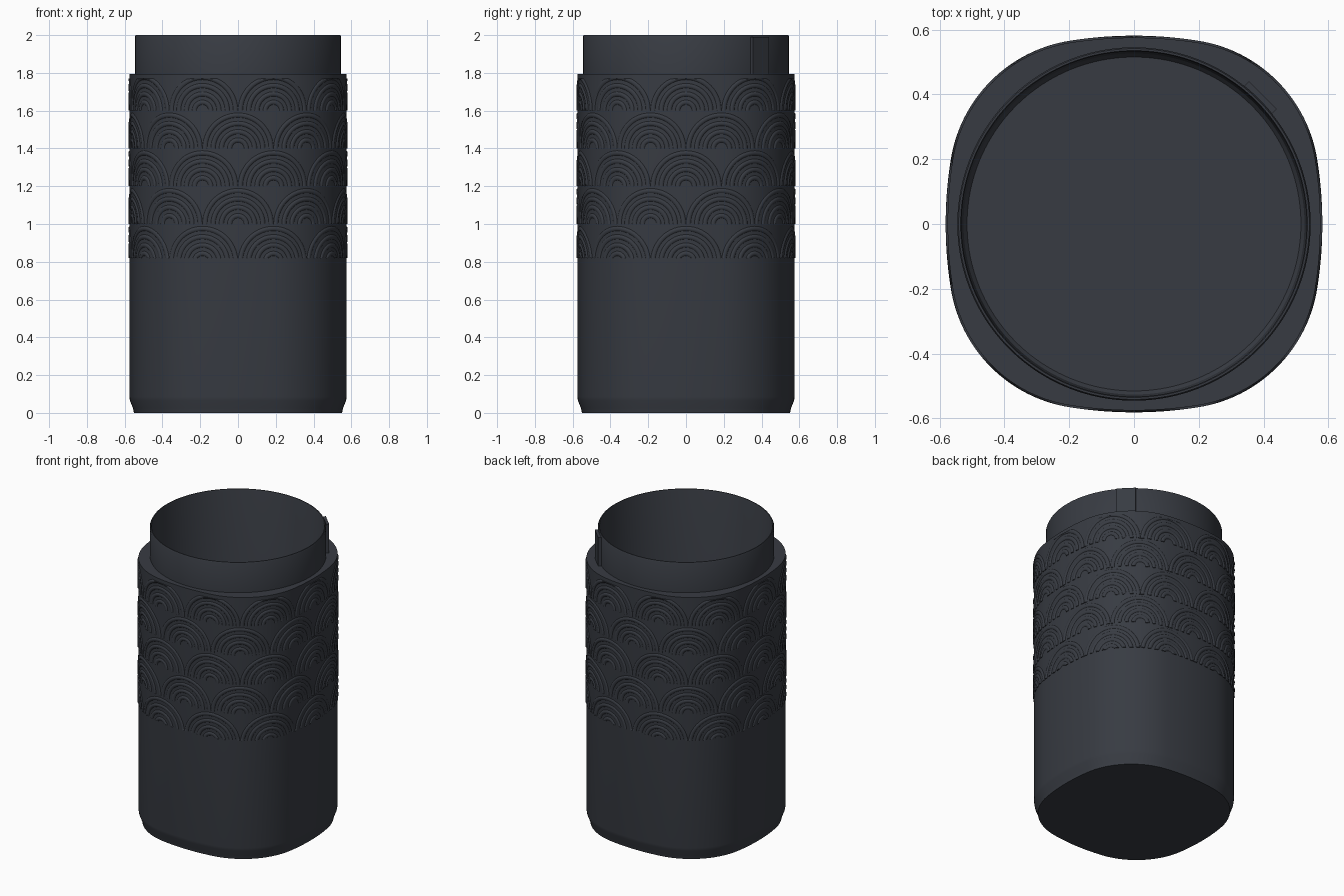
import bpy, bmesh, math
from mathutils import Vector

cube = bpy.data.objects.get("Cube")
if cube:
    bpy.data.objects.remove(cube)

slate = bpy.data.materials.new("dark_slate")
slate.use_nodes = True
COLOR = (0.039, 0.044, 0.055, 1)
slate.diffuse_color = COLOR
slate.node_tree.nodes["Principled BSDF"].inputs["Base Color"].default_value = COLOR

# Rounded-square outline: gently bowed sides blended into round corners
SIDE_R, CORNER_R, BOW = 1.249, 0.4346, 0.1603
SIDE = SIDE_R * BOW
CORNER = CORNER_R * (math.pi / 2 - 2 * BOW)
QUARTER = 2 * SIDE + CORNER
PERIMETER = 4 * QUARTER
CORNER_C = (SIDE_R - CORNER_R) * math.sin(BOW)
SIDE_C = CORNER_C - (SIDE_R - CORNER_R) * math.cos(BOW)


def outline(s, z, offset=0.0):
    """Point on the wall at arc length s from the front centre."""
    turn = round(s / QUARTER)
    d = s - turn * QUARTER
    sign, d = (1 if d >= 0 else -1), abs(d)
    if d <= SIDE:
        phi, radius, cx, cy = d / SIDE_R, SIDE_R, 0, SIDE_C
    else:
        phi = BOW + (d - SIDE) / CORNER_R
        radius, cx, cy = CORNER_R, CORNER_C, CORNER_C
    x = sign * (cx + (radius + offset) * math.sin(phi))
    y = -(cy + (radius + offset) * math.cos(phi))
    a = turn * math.pi / 2
    return Vector((x * math.cos(a) - y * math.sin(a),
                   x * math.sin(a) + y * math.cos(a), z))


def finish(name, bm, angle=30):
    mesh = bpy.data.meshes.new(name)
    bm.to_mesh(mesh)
    bm.free()
    mesh.materials.append(slate)
    obj = bpy.data.objects.new(name, mesh)
    bpy.context.collection.objects.link(obj)
    bpy.ops.object.select_all(action="DESELECT")
    obj.select_set(True)
    bpy.context.view_layer.objects.active = obj
    bpy.ops.object.shade_smooth_by_angle(angle=math.radians(angle))
    return obj


def loft(bm, rings, closed=True):
    """Skin a list of point rings and return their vertices."""
    rows = [[bm.verts.new(p) for p in ring] for ring in rings]
    for low, high in zip(rows, rows[1:]):
        n = len(low)
        for i in range(n if closed else n - 1):
            j = (i + 1) % n
            bm.faces.new((low[i], low[j], high[j], high[i]))
    return rows


SEGMENTS = 192
steps = [PERIMETER * i / SEGMENTS for i in range(SEGMENTS)]


def circle(radius, z):
    ring = []
    for s in steps:
        p = outline(s, 0).normalized() * radius
        ring.append(Vector((p.x, p.y, z)))
    return ring


# Outer body with a tucked-in foot and a flat shoulder
SHOULDER = 1.795
bm = bmesh.new()
foot = [(0, -0.024), (0.025, -0.019), (0.065, -0.003), (0.085, 0), (SHOULDER, 0)]
rings = [[outline(s, z, off) for s in steps] for z, off in foot]
rows = loft(bm, rings + [circle(0.54, SHOULDER)])
bm.faces.new(rows[0][::-1])
finish("body", bm)

# Round neck, thin lip and hollow interior
bm = bmesh.new()
neck = [(0.545, 1.78), (0.545, 1.992), (0.541, 2.0), (0.535, 2.0),
        (0.532, 1.992), (0.53, 0.1), (0.526, 0.06), (0.515, 0.045)]
rows = loft(bm, [circle(r, z) for r, z in neck])
bm.faces.new(rows[-1])
finish("neck_and_interior", bm)

# Raised locking tab on the back corner of the neck
bm = bmesh.new()
bmesh.ops.create_cube(bm, size=1)
bmesh.ops.scale(bm, vec=(0.024, 0.12, 0.2), verts=bm.verts)
bmesh.ops.translate(bm, vec=(0.55, 0, 1.89), verts=bm.verts)
tab = finish("locking_tab", bm)
tab.rotation_euler.z = math.pi / 4

# Staggered rows of nested arches embossed around the wall
COUNT, ROWS, ARC_STEPS = 10, 5, 28
LOW, HIGH = 0.82, 1.77
PITCH = PERIMETER / COUNT
RIDGE = [(-1, -0.002), (-0.6, 0.004), (0, 0.006), (0.6, 0.004), (1, -0.002)]


def arch(bm, centre, base, radius, half_width):
    rings = []
    for i in range(ARC_STEPS + 1):
        a = math.pi * i / ARC_STEPS
        ring = []
        for across, lift in RIDGE:
            r = radius + across * half_width
            z = min(max(base + r * math.sin(a), LOW), HIGH)
            ring.append(outline(centre - r * math.cos(a), z, lift))
        rings.append(ring)
    rows = loft(bm, rings, closed=False)
    bm.faces.new(rows[0])
    bm.faces.new(rows[-1][::-1])


bm = bmesh.new()
for row in range(ROWS):
    shift = 0.5 if row % 2 == 0 else 0
    for column in range(COUNT):
        for ring in range(1, 5):
            arch(bm, (column + shift) * PITCH, 0.8 + 0.2 * row,
                 0.044 * ring, 0.014)
bmesh.ops.dissolve_degenerate(bm, dist=0.00001, edges=bm.edges)
bmesh.ops.recalc_face_normals(bm, faces=bm.faces)
finish("wave_relief", bm, 50)
